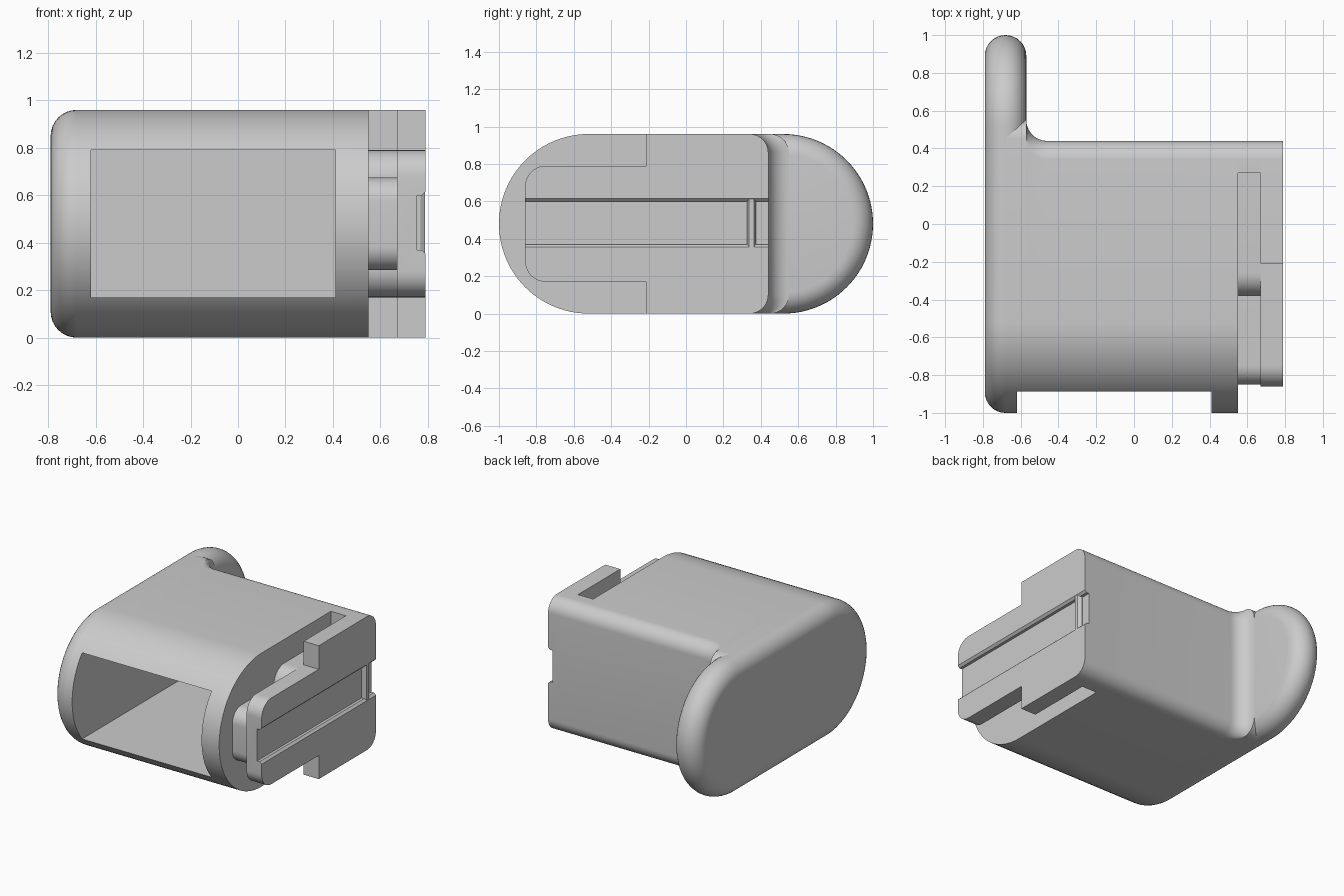
import bpy, bmesh, math
from mathutils import Vector

cube = bpy.data.objects.get("Cube")
if cube:
    bpy.data.objects.remove(cube)

grey = bpy.data.materials.new("plain grey")
grey.use_nodes = True
colour = (0.6, 0.6, 0.6, 1)
grey.diffuse_color = colour
grey.node_tree.nodes["Principled BSDF"].inputs["Base Color"].default_value = colour

MID = 0.48      # half height, also the radius of the round ends
END_Y = 0.52    # centre of the round ends
EDGE = 0.11     # radius of the soft edges
LEFT = -0.79


def rounded(corners):
    """Outline of (y, z, radius) corners, with each corner rounded."""
    out = []
    for i, (y, z, r) in enumerate(corners):
        p = Vector((y, z))
        if r == 0:
            out.append(p)
            continue
        a = (Vector(corners[i - 1][:2]) - p).normalized()
        b = (Vector(corners[(i + 1) % len(corners)][:2]) - p).normalized()
        centre = p + (a + b) * r
        steps = 24 if r > 0.3 else 10
        for k in range(steps + 1):
            t = k / steps * math.pi / 2
            out.append(centre - b * r * math.cos(t) - a * r * math.sin(t))
    return out


def loft(name, rings):
    """Skin a closed solid over (x, outline) rings."""
    bm = bmesh.new()
    loops = [[bm.verts.new((x, p[0], p[1])) for p in pts] for x, pts in rings]
    for a, b in zip(loops, loops[1:]):
        for i in range(len(a)):
            j = (i + 1) % len(a)
            bm.faces.new((a[i], a[j], b[j], b[i]))
    bm.faces.new(loops[0])
    bm.faces.new(loops[-1])
    bmesh.ops.remove_doubles(bm, verts=bm.verts, dist=0.0001)
    bmesh.ops.recalc_face_normals(bm, faces=bm.faces)
    mesh = bpy.data.meshes.new(name)
    bm.to_mesh(mesh)
    bm.free()
    mesh.materials.append(grey)
    obj = bpy.data.objects.new(name, mesh)
    bpy.context.collection.objects.link(obj)
    return obj


def prism(name, x0, x1, corners):
    pts = rounded(corners)
    return loft(name, [(x0, pts), (x1, pts)])


def activate(obj):
    bpy.ops.object.select_all(action="DESELECT")
    obj.select_set(True)
    bpy.context.view_layer.objects.active = obj


def cut(obj, cutter):
    mod = obj.modifiers.new("cut", "BOOLEAN")
    mod.operation = "DIFFERENCE"
    mod.solver = "EXACT"
    mod.object = cutter
    activate(obj)
    bpy.ops.object.modifier_apply(modifier=mod.name)


def box_outline(y0, y1, z0, z1, front_r=0, back_r=0):
    return [(y0, z0, front_r), (y1, z0, back_r), (y1, z1, back_r), (y0, z1, front_r)]


# Flange: a long rounded slab with a fully soft rim
def slab_outline(r):
    pts = []
    for side in (1, -1):
        for k in range(49):
            t = math.pi * (k / 48 - 0.5)
            pts.append((side * (END_Y + r * math.cos(t)), MID + side * r * math.sin(t)))
    return pts


rings = []
for k in range(17):
    t = math.pi * k / 16
    rings.append((LEFT + EDGE - EDGE * math.cos(t), slab_outline(MID - EDGE + EDGE * math.sin(t))))
flange = loft("end_flange", rings)


# Body: round front, square back, hollow fillet into the flange
def body_outline(back):
    return rounded(box_outline(-1, back, 0, 2 * MID, MID, 0.1))


rings = [(LEFT + EDGE, body_outline(0.44 + EDGE))]
for k in range(13):
    t = math.pi / 2 * k / 12
    rings.append((LEFT + EDGE * (3 - math.cos(t)), body_outline(0.44 + EDGE * (1 - math.sin(t)))))
rings.append((0.55, body_outline(0.44)))
body = loft("hollow_body", rings)

# Cavity open to the front
cavity = prism("cavity_cutter", -0.62, 0.41, box_outline(-1.2, 0.27, 0.17, 0.79))
for part in (body, flange):
    cut(part, cavity)

# Neck between body and slide plate
back_neck = prism("back_neck", 0.55, 0.67, box_outline(0.27, 0.44, 0, 2 * MID, 0, 0.1))
wide_neck = prism("wide_neck", 0.55, 0.67, box_outline(-0.38, 0.27, 0.17, 0.79, 0.12))
front_neck = prism("front_neck", 0.55, 0.67, box_outline(-0.85, -0.3, 0.285, 0.675, 0.1))

# Slide plate: wide at the back, narrow tongue at the front
plate = prism("slide_plate", 0.67, 0.79, [
    (-0.86, 0.17, 0.11), (-0.21, 0.17, 0), (-0.21, 0, 0), (0.44, 0, 0.1),
    (0.44, 0.96, 0.1), (-0.21, 0.96, 0), (-0.21, 0.79, 0), (-0.86, 0.79, 0.11)])

# Groove with flared lips along the plate
groove = loft("groove_cutter", [
    (x, rounded(box_outline(-1.2, 0.6, 0.485 - h, 0.485 + h)))
    for x, h in ((0.755, 0.115), (0.775, 0.115), (0.79, 0.13), (0.82, 0.13))])
cut(plate, groove)

# Stop ridge across the groove
ridge = loft("stop_ridge", [
    (x, rounded(box_outline(0.325 + d, 0.375 - d, 0.355, 0.615)))
    for x, d in ((0.75, 0), (0.77, 0), (0.788, 0.012))])

for cutter in (cavity, groove):
    bpy.data.objects.remove(cutter)
for part in (flange, body, back_neck, wide_neck, front_neck, plate, ridge):
    activate(part)
    bpy.ops.object.shade_smooth_by_angle(angle=math.radians(30))
